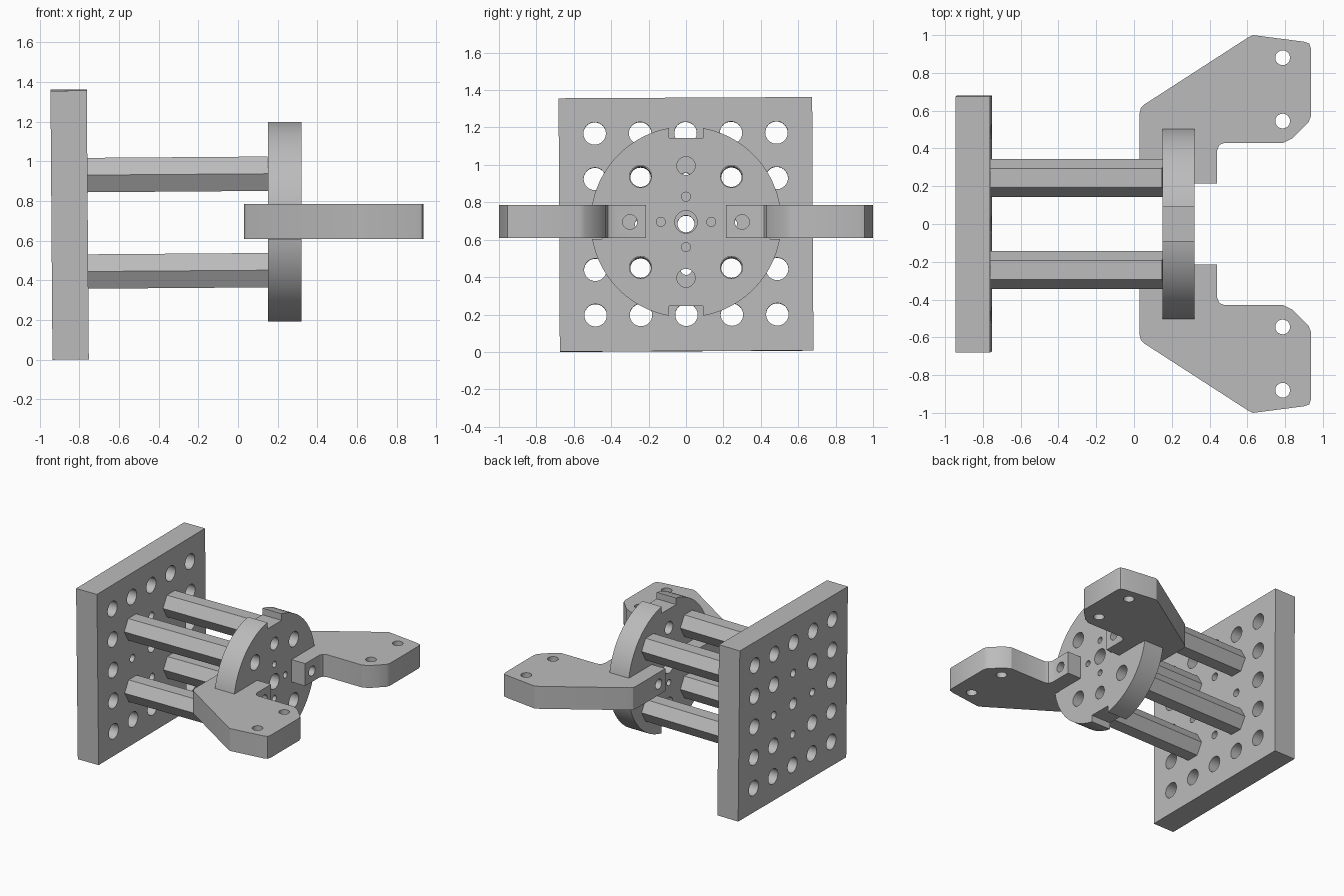
import bpy, bmesh, math
from mathutils import Matrix, Vector

cube = bpy.data.objects.get("Cube")
if cube:
    bpy.data.objects.remove(cube, do_unlink=True)

grey = bpy.data.materials.new("machined_grey")
grey.use_nodes = True
grey.diffuse_color = (0.5, 0.5, 0.5, 1)
grey.node_tree.nodes["Principled BSDF"].inputs["Base Color"].default_value = grey.diffuse_color

CZ = 0.695            # height of the central axis
BOLT = 0.243          # spacing of the hole grid
TO_X = Matrix.Rotation(math.pi / 2, 4, 'Y')


def add_box(bm, lo, hi):
    lo, hi = Vector(lo), Vector(hi)
    m = Matrix.Translation((lo + hi) / 2) @ Matrix.Diagonal((*(hi - lo), 1))
    bmesh.ops.create_cube(bm, size=1, matrix=m)


def add_rod(bm, centre, r, length, sides=40, axis='X', spin=0):
    m = Matrix.Translation(centre) @ (TO_X if axis == 'X' else Matrix())
    m = m @ Matrix.Rotation(spin, 4, 'Z')
    bmesh.ops.create_cone(bm, cap_ends=True, segments=sides, radius1=r, radius2=r,
                          depth=length, matrix=m)


def make(name, bm):
    bmesh.ops.recalc_face_normals(bm, faces=bm.faces)
    mesh = bpy.data.meshes.new(name)
    bm.to_mesh(mesh)
    bm.free()
    ob = bpy.data.objects.new(name, mesh)
    bpy.context.collection.objects.link(ob)
    mesh.materials.append(grey)
    return ob


def finish(ob, cutter_bm):
    """Cut the holes, then smooth the round walls."""
    cutter = make(ob.name + "_cutter", cutter_bm)
    cutter.hide_render = True
    mod = ob.modifiers.new("holes", 'BOOLEAN')
    mod.object, mod.operation, mod.solver = cutter, 'DIFFERENCE', 'EXACT'
    bpy.ops.object.select_all(action='DESELECT')
    bpy.context.view_layer.objects.active = ob
    ob.select_set(True)
    bpy.ops.object.modifier_apply(modifier="holes")
    bpy.data.objects.remove(cutter, do_unlink=True)
    bpy.ops.object.shade_smooth_by_angle(angle=math.radians(25))
    return ob


def lean(ob, roll, tilt):
    """Turn a part slightly about the middle of the assembly."""
    pivot = Matrix.Translation((-0.3, 0, 0.688))
    turn = Matrix.Rotation(tilt, 4, 'Y') @ Matrix.Rotation(roll, 4, 'X')
    ob.matrix_world = pivot @ turn @ pivot.inverted()


# Square base plate with a grid of holes, smaller on the inner cross
body, cut = bmesh.new(), bmesh.new()
add_box(body, (-0.94, -0.678, 0.008), (-0.757, 0.678, 1.363))
for i in range(-2, 3):
    for j in range(-2, 3):
        reach = abs(i) + abs(j)
        r = 0.045 if reach == 0 else 0.03 if reach == 1 else 0.06
        add_rod(cut, (-0.85, i * BOLT, 0.688 + j * BOLT), r, 0.4)
lean(finish(make("base_plate", body), cut), 0.005, -0.0075)

# Four hollow hexagonal standoffs
for sy, side in ((-1, "right"), (1, "left")):
    for sz, level in ((-1, "lower"), (1, "upper")):
        body, cut = bmesh.new(), bmesh.new()
        centre = (-0.303, sy * BOLT, 0.691 + sz * BOLT)
        add_rod(body, centre, 0.1, 0.91, sides=6)
        add_rod(cut, centre, 0.055, 1.2)
        lean(finish(make(f"{level}_{side}_standoff", body), cut), 0, -0.0075)

# Round hub with four rim slots
body, cut = bmesh.new(), bmesh.new()
add_rod(body, (0.235, 0, CZ), 0.51, 0.17, sides=128)
add_rod(cut, (0.235, 0, CZ), 0.06, 0.4)
for k in range(4):
    a = k * math.pi / 2
    out = Vector((0, math.cos(a), math.sin(a)))
    side = Vector((0, -math.sin(a), math.cos(a)))
    mid = Vector((0.235, 0, CZ))
    # rim slot
    p, q = mid + out * 0.45 - side * 0.09, mid + out * 0.6 + side * 0.09
    lo = [min(u, v) for u, v in zip(p, q)]
    hi = [max(u, v) for u, v in zip(p, q)]
    add_box(cut, (0.1, *lo[1:]), (0.4, *hi[1:]))
    # pin, locating and standoff holes
    add_rod(cut, mid + out * 0.3, 0.049, 0.4)
    add_rod(cut, mid + out * 0.135, 0.024, 0.4)
    add_rod(cut, mid + (out + side) * BOLT, 0.059, 0.4)
finish(make("hub_disc", body), cut)

# Pair of forked arms gripping the hub
PROFILE = [(0.03, 0.59), (0.037, 0.615), (0.055, 0.633), (0.6, 0.985), (0.63, 1.0),
           (0.9, 0.965), (0.928, 0.955), (0.936, 0.93), (0.936, 0.57), (0.925, 0.54),
           (0.84, 0.455), (0.79, 0.43), (0.48, 0.43), (0.452, 0.418), (0.44, 0.39),
           (0.44, 0.215), (0.32, 0.215), (0.32, 0.45), (0.15, 0.45), (0.15, 0.215),
           (0.03, 0.215)]
for s, side in ((-1, "right"), (1, "left")):
    body, cut = bmesh.new(), bmesh.new()
    face = body.faces.new([body.verts.new((x, s * y, 0.608)) for x, y in PROFILE])
    ext = bmesh.ops.extrude_face_region(body, geom=[face])
    top = [v for v in ext["geom"] if isinstance(v, bmesh.types.BMVert)]
    bmesh.ops.translate(body, vec=(0, 0, 0.178), verts=top)
    for y in (0.545, 0.88):
        add_rod(cut, (0.787, s * y, 0.7), 0.039, 0.5, axis='Z')
    add_rod(cut, (0.235, s * 0.3, CZ), 0.039, 0.6)
    finish(make(f"{side}_arm", body), cut)
